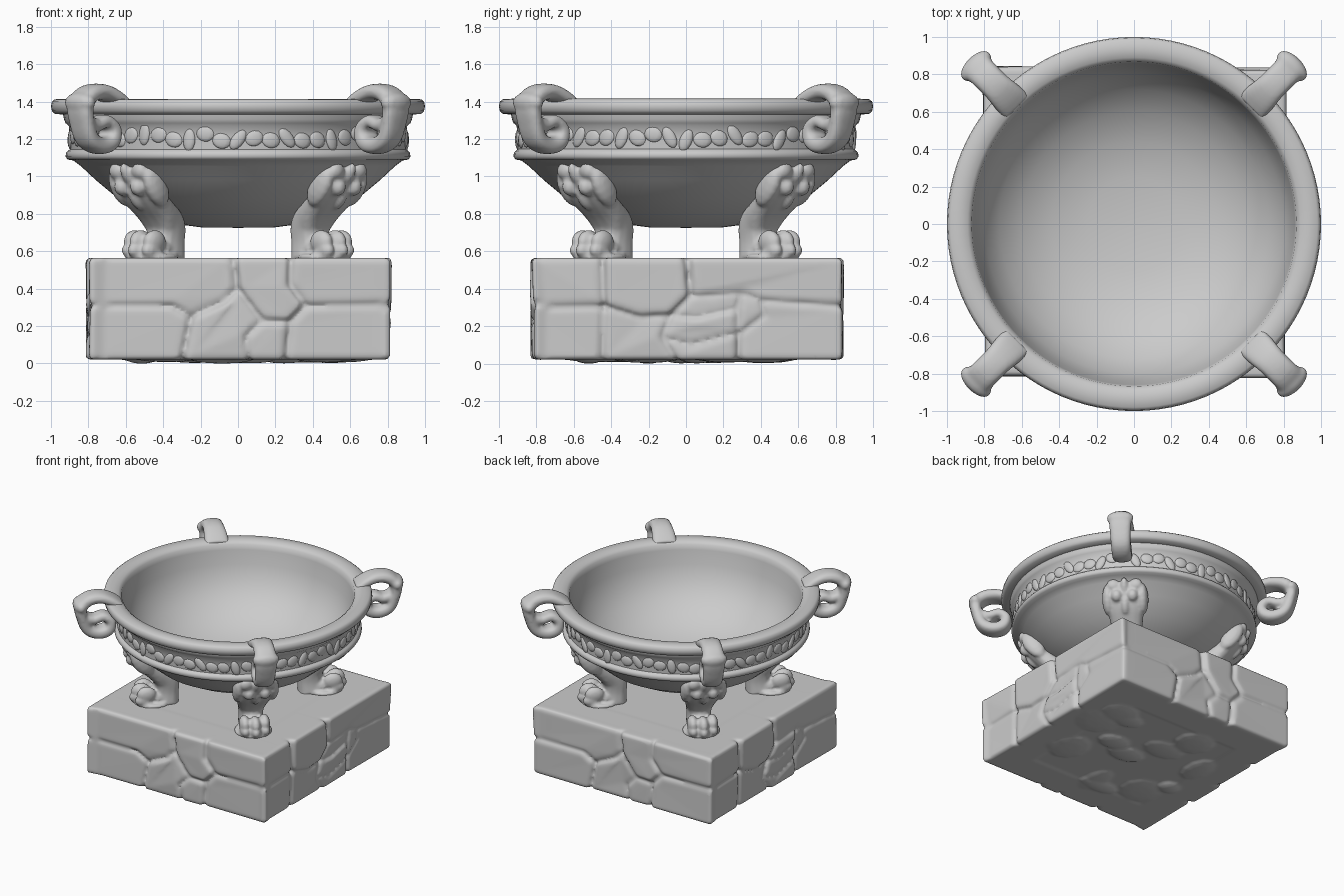
import bpy, bmesh, math, random
from mathutils import Vector, Matrix

if "Cube" in bpy.data.objects:
    bpy.data.objects.remove(bpy.data.objects["Cube"])

random.seed(4)
DIAGONALS = [math.radians(45 + 90 * k) for k in range(4)]


def finish(bm, name, angle=45, voxel=0, smooth=3):
    bmesh.ops.recalc_face_normals(bm, faces=bm.faces)
    me = bpy.data.meshes.new(name)
    bm.to_mesh(me)
    bm.free()
    for p in me.polygons:
        p.use_smooth = True
    me.set_sharp_from_angle(angle=math.radians(angle))
    ob = bpy.data.objects.new(name, me)
    bpy.context.collection.objects.link(ob)
    if voxel:  # fuse the overlapping masses into one worn, sculpted skin
        rm = ob.modifiers.new("fuse", 'REMESH')
        rm.mode, rm.voxel_size, rm.use_smooth_shade = 'VOXEL', voxel, True
        sm = ob.modifiers.new("wear", 'SMOOTH')
        sm.factor, sm.iterations = .5, smooth
    return ob


def blob(bm, loc, scale, turn=None, seg=14):
    m = Matrix.Translation(loc) @ (turn or Matrix()) @ Matrix.Diagonal((*scale, 1))
    bmesh.ops.create_uvsphere(bm, u_segments=seg, v_segments=seg // 2 + 1, radius=1, matrix=m)


def smooth_path(pts, steps=5):
    # Catmull-Rom through the control points
    v = [Vector(p) for p in pts]
    v = [v[0] * 2 - v[1]] + v + [v[-1] * 2 - v[-2]]
    out = []
    for a, b, c, d in zip(v, v[1:], v[2:], v[3:]):
        for i in range(steps):
            t = i / steps
            out.append(0.5 * (2 * b + (c - a) * t + (2 * a - 5 * b + 4 * c - d) * t * t
                              + (3 * b - a - 3 * c + d) * t ** 3))
    return out + [v[-2]]


def sweep(bm, pts, sides=16, power=0.75):
    # path points are (radial, height, half thickness, half width)
    path, rings = smooth_path(pts), []
    for i, p in enumerate(path):
        q, r = path[max(i - 1, 0)], path[min(i + 1, len(path) - 1)]
        tan = Vector((r[0] - q[0], 0, r[1] - q[1])).normalized()
        nor = Vector((-tan.z, 0, tan.x))
        ring = []
        for k in range(sides):
            a = 2 * math.pi * k / sides
            c, s = math.cos(a), math.sin(a)
            c = math.copysign(abs(c) ** power, c)
            s = math.copysign(abs(s) ** power, s)
            ring.append(bm.verts.new(Vector((p[0], 0, p[1])) + nor * p[2] * c + Vector((0, p[3] * s, 0))))
        rings.append(ring)
    for a, b in zip(rings, rings[1:]):
        for k in range(sides):
            j = (k + 1) % sides
            bm.faces.new((a[k], a[j], b[j], b[k]))
    bm.faces.new(rings[0])
    bm.faces.new(rings[-1])


def lathe(name, profile, steps=96):
    bm = bmesh.new()
    vs = [bm.verts.new((r, 0, z)) for r, z in profile]
    es = [bm.edges.new(e) for e in zip(vs, vs[1:])]
    bmesh.ops.spin(bm, geom=vs + es, cent=(0, 0, 0), axis=(0, 0, 1),
                   angle=2 * math.pi, steps=steps, use_duplicate=False)
    bmesh.ops.remove_doubles(bm, verts=bm.verts, dist=1e-4)
    return finish(bm, name, 50)


# Bowl: outer belly, frieze wall, rolled rim, hollow inside
lathe("bowl", [
    (0, .725), (.2, .728), (.33, .745), (.48, .795), (.64, .88), (.76, .98), (.84, 1.055),
    (.88, 1.085), (.91, 1.09), (.922, 1.105), (.92, 1.125), (.912, 1.135), (.898, 1.145),
    (.9, 1.2), (.905, 1.27), (.922, 1.285), (.93, 1.305), (.935, 1.33), (.98, 1.335),
    (.995, 1.35), (1.0, 1.375), (.995, 1.4), (.98, 1.412), (.93, 1.415), (.89, 1.408),
    (.868, 1.39), (.86, 1.35), (.84, 1.24), (.80, 1.12), (.72, 1.01), (.6, .91),
    (.44, .835), (.25, .795), (0, .785)])

# Frieze relief: worn beads and scrolls around the wall
bm = bmesh.new()
COUNT = 64
for i in range(COUNT):
    rot = Matrix.Rotation(2 * math.pi * i / COUNT, 4, 'Z')
    tilt = rot @ Matrix.Rotation(random.uniform(-.7, .7), 4, 'X')
    size = (.014, .05, .042) if i % 3 else (.016, .034, .062)
    blob(bm, rot @ Vector((.898, 0, 1.21 + random.uniform(-.02, .02))), size, tilt, 12)
finish(bm, "frieze_relief", 60)

for k, ang in enumerate(DIAGONALS):
    # Scroll handle curling over the rim and back in to the wall, with a flared lip
    bm = bmesh.new()
    sweep(bm, [(.89, 1.385, .03, .095), (.96, 1.425, .038, .09), (1.04, 1.452, .042, .08),
               (1.13, 1.442, .045, .08), (1.19, 1.385, .046, .085), (1.18, 1.29, .042, .08),
               (1.14, 1.20, .044, .075), (1.06, 1.165, .046, .075), (.985, 1.185, .046, .075),
               (.965, 1.25, .04, .07), (1.02, 1.295, .036, .065), (1.09, 1.275, .036, .065),
               (1.15, 1.29, .036, .065)])
    blob(bm, (1.195, 0, 1.395), (.055, .105, .055))
    finish(bm, f"handle_{k}", voxel=.013).rotation_euler.z = ang

    # Animal leg with broad shoulder
    bm = bmesh.new()
    sweep(bm, [(.56, .56, .11, .10), (.545, .65, .095, .09), (.55, .74, .095, .10),
               (.615, .81, .075, .12), (.72, .90, .065, .14), (.785, .98, .055, .14),
               (.83, 1.05, .03, .11)])
    # shoulder ornament: curled side bands, bosses and a central leaf
    for s in (-1, 1):
        blob(bm, (.81, s * .06, .945), (.05, .045, .05))
        blob(bm, (.75, s * .13, .945), (.07, .045, .12), Matrix.Rotation(.6, 4, 'Y'))
        blob(bm, (.83, s * .085, 1.03), (.035, .05, .045))
    blob(bm, (.765, 0, .89), (.045, .035, .08), Matrix.Rotation(.6, 4, 'Y'))
    blob(bm, (.835, 0, 1.01), (.035, .03, .07), Matrix.Rotation(.6, 4, 'Y'))
    # paw: three knuckled toes on a low pad
    blob(bm, (.62, 0, .61), (.11, .10, .07))
    for t in (-.075, 0, .075):
        r = .735 - abs(t) * .4
        blob(bm, (r, t, .65), (.075, .042, .064))
        blob(bm, (r + .02, t, .605), (.07, .04, .045))
    bmesh.ops.create_cone(bm, cap_ends=True, segments=24, radius1=.145, radius2=.135, depth=.03,
                          matrix=Matrix.Translation((.65, 0, .57)))
    finish(bm, f"leg_{k}", voxel=.012, smooth=2).rotation_euler.z = ang

# Stone layouts of the plinth sides: (along, height) outlines sharing their joints
FRONT = [
    [(-.80, .565), (-.02, .565), (0, .40), (-.07, .33), (-.25, .25), (-.35, .31), (-.80, .31)],
    [(-.02, .565), (.28, .565), (.27, .42), (.36, .31), (.27, .22), (.13, .23), (0, .40)],
    [(.28, .565), (.82, .565), (.82, .32), (.36, .31), (.27, .42)],
    [(-.80, .31), (-.35, .31), (-.25, .25), (-.30, .02), (-.80, .02)],
    [(-.25, .25), (-.07, .33), (0, .40), (.13, .23), (.04, .14), (.06, .02), (-.30, .02)],
    [(.04, .14), (.13, .23), (.27, .22), (.25, .02), (.06, .02)],
    [(.36, .31), (.82, .32), (.82, .02), (.25, .02), (.27, .22)]]
RIGHT = [
    [(-.82, .565), (-.45, .565), (-.44, .31), (-.82, .30)],
    [(-.82, .30), (-.44, .31), (-.45, .02), (-.82, .02)],
    [(-.45, .565), (0, .565), (.02, .36), (-.08, .26), (-.25, .25), (-.44, .31)],
    [(0, .565), (.84, .565), (.84, .31), (.40, .34), (.30, .38), (.02, .36)],
    [(-.44, .31), (-.25, .25), (-.08, .26), (-.13, .14), (-.05, .02), (-.45, .02)],
    [(.02, .36), (.30, .38), (.28, .29), (.05, .24), (-.08, .26)],
    [(-.08, .26), (.05, .24), (.28, .29), (.28, .16), (.02, .10), (-.13, .14)],
    [(-.13, .14), (.02, .10), (.28, .16), (.28, .02), (-.05, .02)],
    [(.30, .38), (.40, .34), (.42, .26), (.28, .16), (.28, .29)],
    [(.40, .34), (.84, .31), (.84, .02), (.28, .02), (.28, .16), (.42, .26)]]


def stone(target, outline, dist, turn):
    # one rounded block: face drawn in from the joints, tapering inwards at the corners
    bm = bmesh.new()
    n = len(outline)
    cu, cv = (sum(c) / n for c in zip(*outline))
    push = random.uniform(-.016, .008)
    front, mid, back = [], [], []
    for u, v in outline:
        fu = u if abs(u) > .79 else cu + (u - cu) * .92
        fv = v if v > .55 or v < .03 else cv + (v - cv) * .92
        front.append(bm.verts.new((fu, -dist - push + random.uniform(-.005, .005), fv)))
        mid.append(bm.verts.new((u * .985, -dist + .05, v)))
        back.append(bm.verts.new((u * .9, -dist + .28, v)))
    bm.faces.new(front)
    bm.faces.new(back[::-1])
    for a, b in ((front, mid), (mid, back)):
        for i in range(n):
            j = (i + 1) % n
            bm.faces.new((a[i], b[i], b[j], a[j]))
    bmesh.ops.recalc_face_normals(bm, faces=bm.faces)
    bmesh.ops.bevel(bm, geom=[e for e in bm.edges if any(x in front for x in e.verts)],
                    offset=.022, segments=3, profile=.5, affect='EDGES', clamp_overlap=True)
    bm.transform(Matrix.Rotation(turn, 4, 'Z'))
    me = bpy.data.meshes.new("block")
    bm.to_mesh(me)
    bm.free()
    target.from_mesh(me)
    bpy.data.meshes.remove(me)


# Stone plinth: four sides of blocks around a core level with their tops
bm = bmesh.new()
for layout, dist, turn in ((FRONT, .825, 0), (RIGHT, .815, 90), (FRONT, .838, 180), (RIGHT, .805, 270)):
    for outline in layout:
        stone(bm, outline, dist, math.radians(turn))
bmesh.ops.create_cube(bm, size=1, matrix=Matrix.Translation((0, 0, .295)) @ Matrix.Diagonal((1.5, 1.52, .536, 1)))
# rough underside
for i in range(14):
    blob(bm, (random.uniform(-.55, .55), random.uniform(-.55, .55), .03),
         (random.uniform(.08, .2), random.uniform(.08, .2), random.uniform(.02, .032)), None, 10)
finish(bm, "stone_plinth", voxel=.014, smooth=2)
